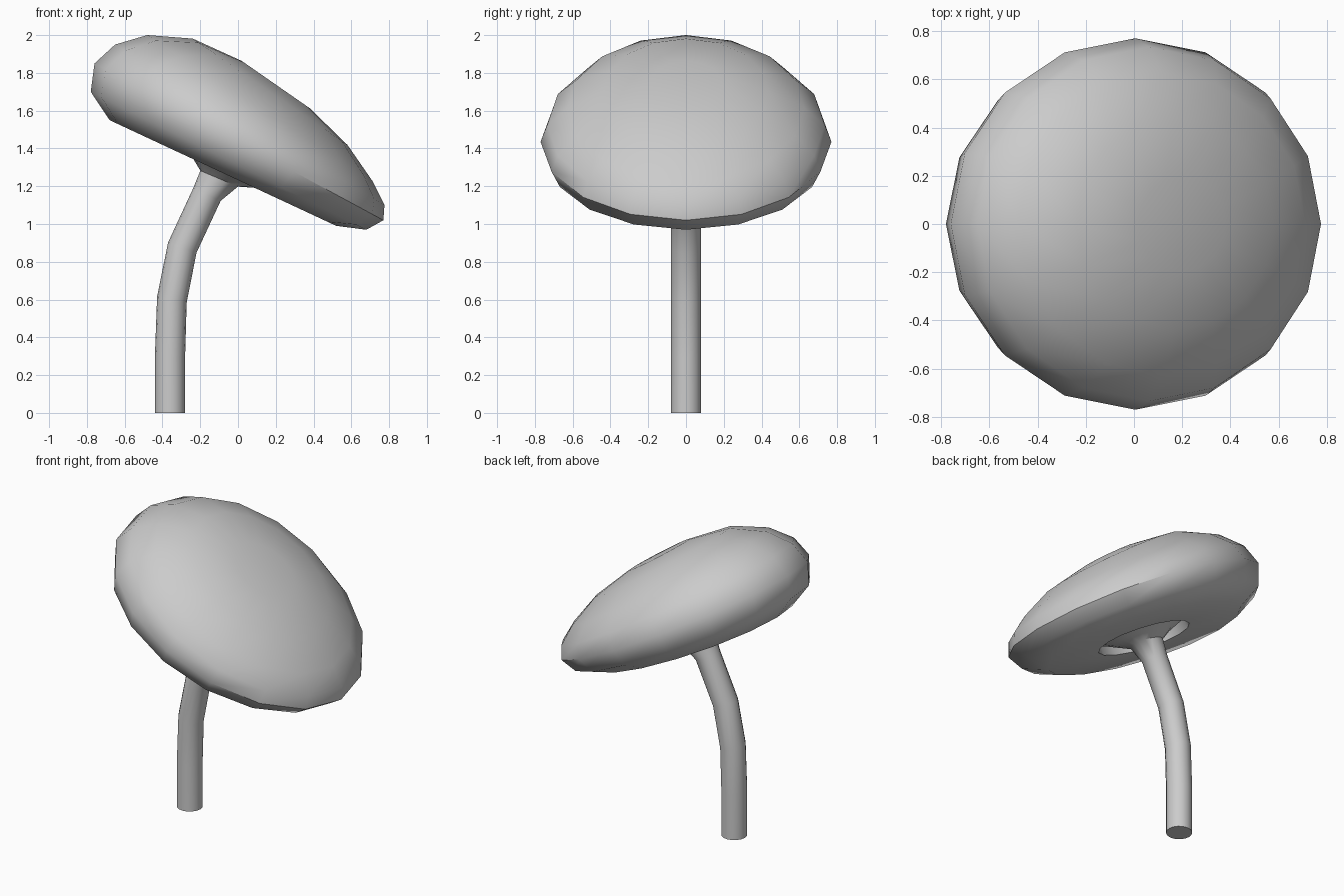
import bpy, bmesh
from math import cos, sin, pi, radians
from mathutils import Vector

if "Cube" in bpy.data.objects:
    bpy.data.objects.remove(bpy.data.objects["Cube"])

SIDES = 16


def loft(name, rings):
    """Skin tilted elliptical rings: (centre x, centre z, radius, y radius, tilt in degrees)."""
    bm = bmesh.new()
    loops = []
    for cx, cz, r, ry, tilt in rings:
        t = radians(tilt)
        loops.append([bm.verts.new((cx + r * cos(a) * cos(t), ry * sin(a), cz - r * cos(a) * sin(t)))
                      for a in (2 * pi * i / SIDES for i in range(SIDES))])
    for lo, hi in zip(loops, loops[1:]):
        for i in range(SIDES):
            j = (i + 1) % SIDES
            bm.faces.new((lo[i], lo[j], hi[j], hi[i]))
    bm.faces.new(loops[0][::-1])
    bm.faces.new(loops[-1])
    bmesh.ops.recalc_face_normals(bm, faces=bm.faces)
    mesh = bpy.data.meshes.new(name)
    bm.to_mesh(mesh)
    bm.free()
    obj = bpy.data.objects.new(name, mesh)
    bpy.context.collection.objects.link(obj)
    bpy.context.view_layer.objects.active = obj
    obj.select_set(True)
    bpy.ops.object.shade_smooth_by_angle(angle=radians(45))
    obj.select_set(False)


# Curved stem, flaring out where it meets the cap
loft("stem", [
    (-0.36, 0.00, 0.08, 0.08, 0),
    (-0.36, 0.30, 0.08, 0.08, 2),
    (-0.35, 0.60, 0.08, 0.08, 12),
    (-0.295, 0.875, 0.08, 0.08, 20),
    (-0.165, 1.155, 0.08, 0.08, 24),
    (-0.10, 1.24, 0.108, 0.10, 23),
    (-0.07, 1.27, 0.187, 0.165, 25),
    (-0.05, 1.32, 0.30, 0.265, 25),
])

# Leaning cap: recessed socket underneath, rounded rim, domed top bending with the stem
K = 0.885
cap = [
    (-0.05, 1.325, 0.305, 25),
    (-0.08, 1.27, 0.31, 25),
    (-0.08, 1.27, 0.662, 25),
    (-0.05, 1.335, 0.816, 26.6),
    (0.005, 1.435, 0.870, 28.5),
    (0.0625, 1.525, 0.830, 30.8),
    (0.115, 1.615, 0.709, 32.9),
    (0.17, 1.70, 0.497, 34.5),
    (0.20, 1.738, 0.22, 34.8),
]
loft("cap", [(x, z, r, r * K, t) for x, z, r, t in cap])
